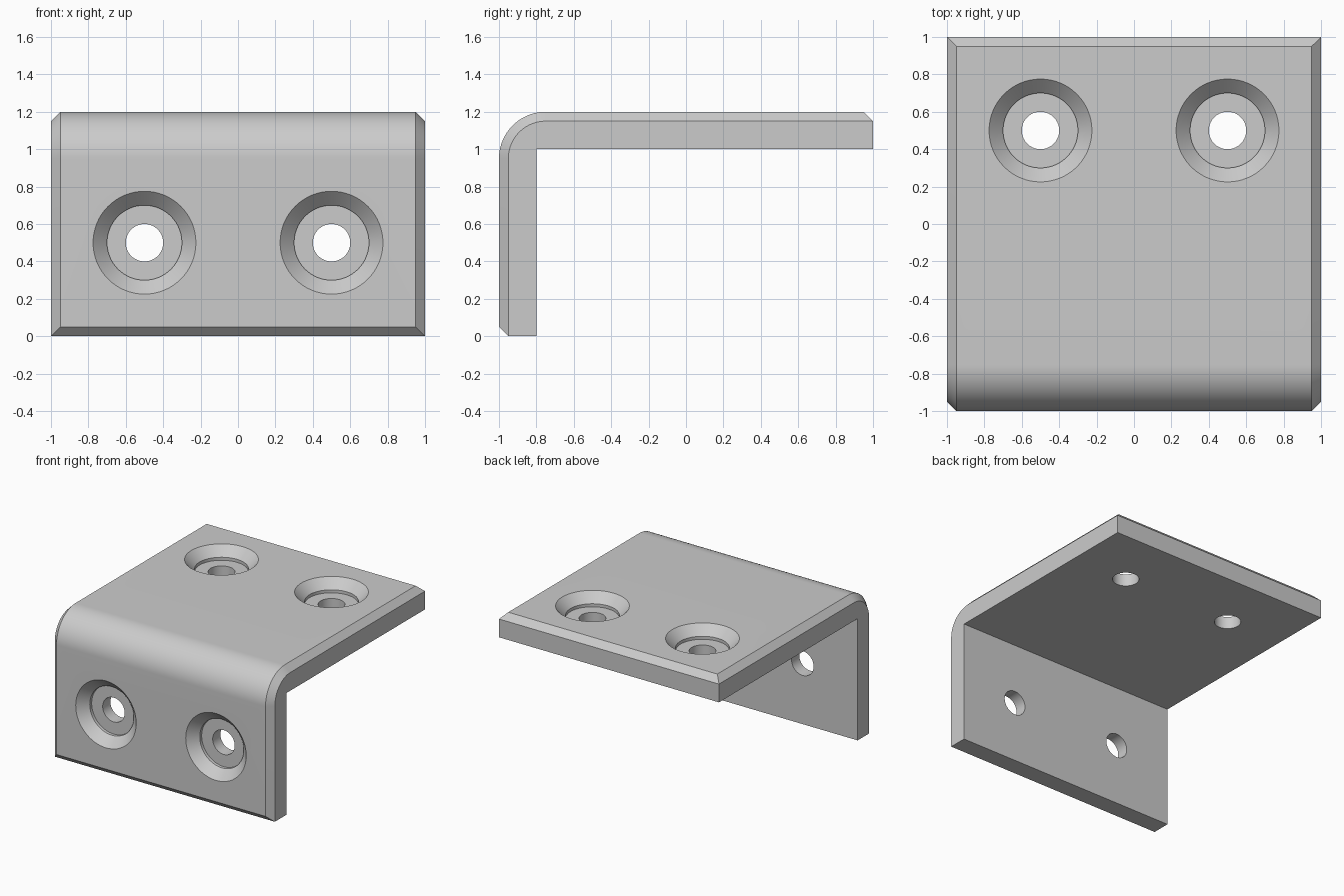
import bpy, bmesh, math
from mathutils import Matrix

cube = bpy.data.objects.get("Cube")
if cube:
    bpy.data.objects.remove(cube)

CHAMFER = 0.05
ARC_STEPS = 24
HOLE_STEPS = 64

steel = bpy.data.materials.new("grey_steel")
steel.use_nodes = True
colour = (0.6, 0.6, 0.6, 1)
steel.diffuse_color = colour
steel.node_tree.nodes["Principled BSDF"].inputs["Base Color"].default_value = colour


def finish(name, bm):
    bmesh.ops.recalc_face_normals(bm, faces=bm.faces[:])
    mesh = bpy.data.meshes.new(name)
    bm.to_mesh(mesh)
    bm.free()
    mesh.materials.append(steel)
    obj = bpy.data.objects.new(name, mesh)
    bpy.context.collection.objects.link(obj)
    return obj


def bend_path(start, radius, end):
    """Side outline (y, z) of the outer skin, from bottom edge round the bend to back edge."""
    arc = []
    for i in range(ARC_STEPS + 1):
        a = math.pi / 2 * i / ARC_STEPS
        arc.append((-0.75 - radius * math.cos(a), 0.95 + radius * math.sin(a)))
    return [start] + arc + [end]


def build_plate():
    """L-shaped plate with a rounded bend and a chamfer round its outer skin."""
    bm = bmesh.new()
    skin = bend_path((-1, CHAMFER), 0.25, (1 - CHAMFER, 1.2))
    rim = bend_path((-1 + CHAMFER, 0), 0.2, (1, 1.2 - CHAMFER))
    inside = [(1, 1), (-0.8, 1), (-0.8, 0)]
    sides = []
    for s in (-1, 1):
        outer = [bm.verts.new((s * (1 - CHAMFER), y, z)) for y, z in skin]
        edge = [bm.verts.new((s, y, z)) for y, z in rim + inside]
        bm.faces.new(edge)
        for i in range(len(skin) - 1):
            bm.faces.new((outer[i], outer[i + 1], edge[i + 1], edge[i]))
        sides.append((outer, edge))
    (o1, e1), (o2, e2) = sides
    n = len(skin)
    # Outer skin, then the inner walls and end faces
    for i in range(n - 1):
        bm.faces.new((o1[i], o1[i + 1], o2[i + 1], o2[i]))
    for i in range(n - 1, len(e1)):
        j = (i + 1) % len(e1)
        bm.faces.new((e1[i], e1[j], e2[j], e2[i]))
    # Chamfers on the two free ends
    for i in (0, n - 1):
        bm.faces.new((o1[i], e1[i], e2[i], o2[i]))
    return finish("angle_bracket", bm)


def build_cutter(matrix):
    """Countersunk, stepped screw hole: radius and height above the surface."""
    bm = bmesh.new()
    profile = [(0.1, -0.4), (0.1, -0.1), (0.2, -0.1), (0.2, -0.075),
               (0.275, 0), (0.275, 0.1)]
    rings = []
    for r, h in profile:
        rings.append([bm.verts.new((r * math.cos(a), r * math.sin(a), h))
                      for a in (2 * math.pi * k / HOLE_STEPS for k in range(HOLE_STEPS))])
    for low, high in zip(rings, rings[1:]):
        for k in range(HOLE_STEPS):
            m = (k + 1) % HOLE_STEPS
            bm.faces.new((low[k], low[m], high[m], high[k]))
    bm.faces.new(rings[0])
    bm.faces.new(rings[-1])
    bm.transform(matrix)
    cutter = finish("screw_hole_cutter", bm)
    cutter.hide_render = True
    return cutter


bracket = build_plate()

# Two screw holes in each leg
cutters = []
for x in (-0.5, 0.5):
    cutters.append(build_cutter(Matrix.Translation((x, 0.5, 1.2))))
    cutters.append(build_cutter(Matrix.Translation((x, -1, 0.5))
                                @ Matrix.Rotation(math.pi / 2, 4, "X")))

bpy.ops.object.select_all(action="DESELECT")
bpy.context.view_layer.objects.active = bracket
bracket.select_set(True)
for cutter in cutters:
    mod = bracket.modifiers.new("screw_hole", "BOOLEAN")
    mod.operation = "DIFFERENCE"
    mod.solver = "EXACT"
    mod.object = cutter
    bpy.ops.object.modifier_apply(modifier=mod.name)
    bpy.data.objects.remove(cutter)

bpy.ops.object.shade_smooth_by_angle(angle=math.radians(25))
